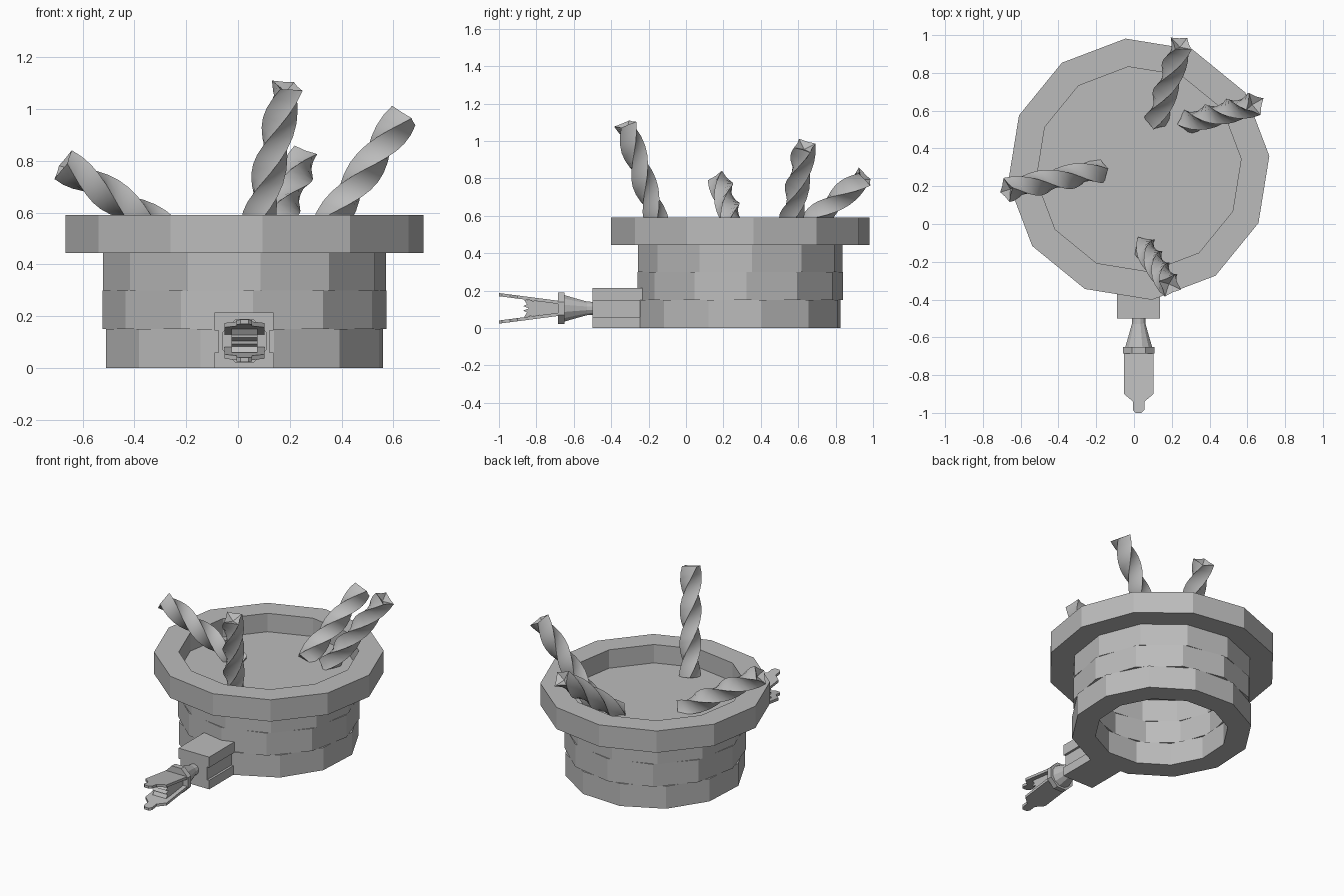
import bpy, bmesh
from math import sin, cos, pi, radians
from mathutils import Vector

cube = bpy.data.objects.get("Cube")
if cube:
    bpy.data.objects.remove(cube, do_unlink=True)

grey = bpy.data.materials.new("grey")
grey.use_nodes = True
grey.diffuse_color = (0.5, 0.5, 0.5, 1)
grey.node_tree.nodes["Principled BSDF"].inputs["Base Color"].default_value = (0.5, 0.5, 0.5, 1)

CX, CY = 0.025, 0.29   # pot axis
NX, NZ = 0.025, 0.105  # nozzle axis


def finish(name, bm):
    bmesh.ops.recalc_face_normals(bm, faces=bm.faces)
    mesh = bpy.data.meshes.new(name)
    bm.to_mesh(mesh)
    bm.free()
    mesh.materials.append(grey)
    obj = bpy.data.objects.new(name, mesh)
    bpy.context.collection.objects.link(obj)
    return obj


def bridge(bm, a, b):
    for i in range(len(a)):
        j = (i + 1) % len(a)
        bm.faces.new((a[i], a[j], b[j], b[i]))


def ring(name, outer, inner, z0, z1, turn, sides=12):
    """Faceted tube around the pot axis."""
    bm = bmesh.new()
    loops = []
    for r, z in ((outer, z0), (outer, z1), (inner, z1), (inner, z0)):
        angles = [radians(turn) + 2 * pi * i / sides for i in range(sides)]
        loops.append([bm.verts.new((CX + r * cos(a), CY + r * sin(a), z)) for a in angles])
    for i in range(4):
        bridge(bm, loops[i], loops[(i + 1) % 4])
    finish(name, bm)


def box(name, x0, x1, y0, y1, z0, z1):
    bm = bmesh.new()
    bmesh.ops.create_cube(bm, size=1)
    for v in bm.verts:
        v.co = (x1 if v.co.x > 0 else x0, y1 if v.co.y > 0 else y0, z1 if v.co.z > 0 else z0)
    finish(name, bm)


def lathe_y(name, profile, sides):
    """Closed solid turned around the nozzle axis from (y, radius) pairs."""
    bm = bmesh.new()
    loops = []
    for y, r in profile:
        angles = [2 * pi * (i + 0.5) / sides for i in range(sides)]
        loops.append([bm.verts.new((NX + r * cos(a), y, NZ + r * sin(a))) for a in angles])
    for a, b in zip(loops, loops[1:]):
        bridge(bm, a, b)
    bm.faces.new(loops[0])
    bm.faces.new(loops[-1])
    return finish(name, bm)


def prism(name, outline, offset):
    """Extrude a flat outline by an offset vector."""
    bm = bmesh.new()
    a = [bm.verts.new(p) for p in outline]
    b = [bm.verts.new(Vector(p) + Vector(offset)) for p in outline]
    bm.faces.new(a)
    bm.faces.new(b)
    bridge(bm, a, b)
    finish(name, bm)


def twisted_bar(name, base, tip, steps=14, pitch=0.8):
    """Four-lobed bar twisted along its axis, with sunken ends."""
    base, tip = Vector(base), Vector(tip)
    axis = tip - base
    turn = axis.to_track_quat('Z', 'Y')
    bm = bmesh.new()
    loops = []
    for s in range(steps + 1):
        h = axis.length * s / steps
        loop = []
        for i in range(8):
            r = 0.042 if i % 2 else 0.066
            a = 2 * pi * (i / 8 + h / pitch)
            loop.append(bm.verts.new(base + turn @ Vector((r * cos(a), r * sin(a), h))))
        loops.append(loop)
    for a, b in zip(loops, loops[1:]):
        bridge(bm, a, b)
    for loop, h in ((loops[0], 0.0), (loops[-1], axis.length - 0.025)):
        c = bm.verts.new(base + turn @ Vector((0, 0, h)))
        for i in range(8):
            bm.faces.new((loop[i], loop[(i + 1) % 8], c))
    obj = finish(name, bm)
    bpy.ops.object.select_all(action='DESELECT')
    obj.select_set(True)
    bpy.context.view_layer.objects.active = obj
    bpy.ops.object.shade_smooth_by_angle(angle=radians(28))


# Stacked pot courses, rim and floor
ring("lower_course", 0.547, 0.404, 0.0, 0.15, 12)
ring("middle_course", 0.55, 0.404, 0.15, 0.30, 3.5)
ring("upper_course", 0.549, 0.404, 0.30, 0.45, 6.5)
ring("rim", 0.695, 0.545, 0.445, 0.59, 5.8)
prism("floor", [(CX + 0.546 * cos(radians(5.8 + 30 * i)), CY + 0.546 * sin(radians(5.8 + 30 * i)), 0.447)
                for i in range(12)], (0, 0, 0.02))

# Spout block with a shallow groove
box("block_bottom", -0.09, 0.137, -0.5, -0.22, 0.0, 0.06)
box("block_middle", -0.075, 0.122, -0.5, -0.22, 0.06, 0.145)
box("block_top", -0.09, 0.137, -0.5, -0.22, 0.145, 0.215)

# Nozzle neck and flange
lathe_y("nozzle_neck", [(-0.49, 0.035), (-0.53, 0.038), (-0.59, 0.055), (-0.655, 0.075)], 12)
lathe_y("nozzle_flange", [(-0.65, 0.091), (-0.685, 0.091)], 8)

# Flared prongs, mirrored above and below the nozzle axis
half = [(0.078, -0.67), (0.078, -0.9), (0.03, -0.94), (0.03, -0.985), (0.015, -1.0)]
plan = half + [(-x, y) for x, y in reversed(half)]
for side, name in ((1, "upper_prong"), (-1, "lower_prong")):
    prism(name, [(NX + x, y, NZ + side * (0.022 + (-0.67 - y) * 0.13)) for x, y in plan],
          (0, 0, side * 0.017))

# Toothed core between the prongs
teeth = [(-0.67, 0.025), (-0.865, 0.045), (-0.85, 0.022), (-0.87, 0.012), (-0.84, 0.0)]
core = teeth + [(y, -z) for y, z in reversed(teeth[:-1])]
prism("prong_core", [(NX - 0.05, y, NZ + z) for y, z in core], (0.1, 0, 0))

# Twisted bars rising from the floor
twisted_bar("left_bar", (-0.17, 0.285, 0.46), (-0.675, 0.18, 0.785))
twisted_bar("front_bar", (0.055, -0.12, 0.46), (0.19, -0.325, 1.09))
twisted_bar("right_bar", (0.28, 0.54, 0.46), (0.64, 0.635, 0.975))
twisted_bar("back_bar", (0.115, 0.54, 0.46), (0.25, 0.955, 0.81))
